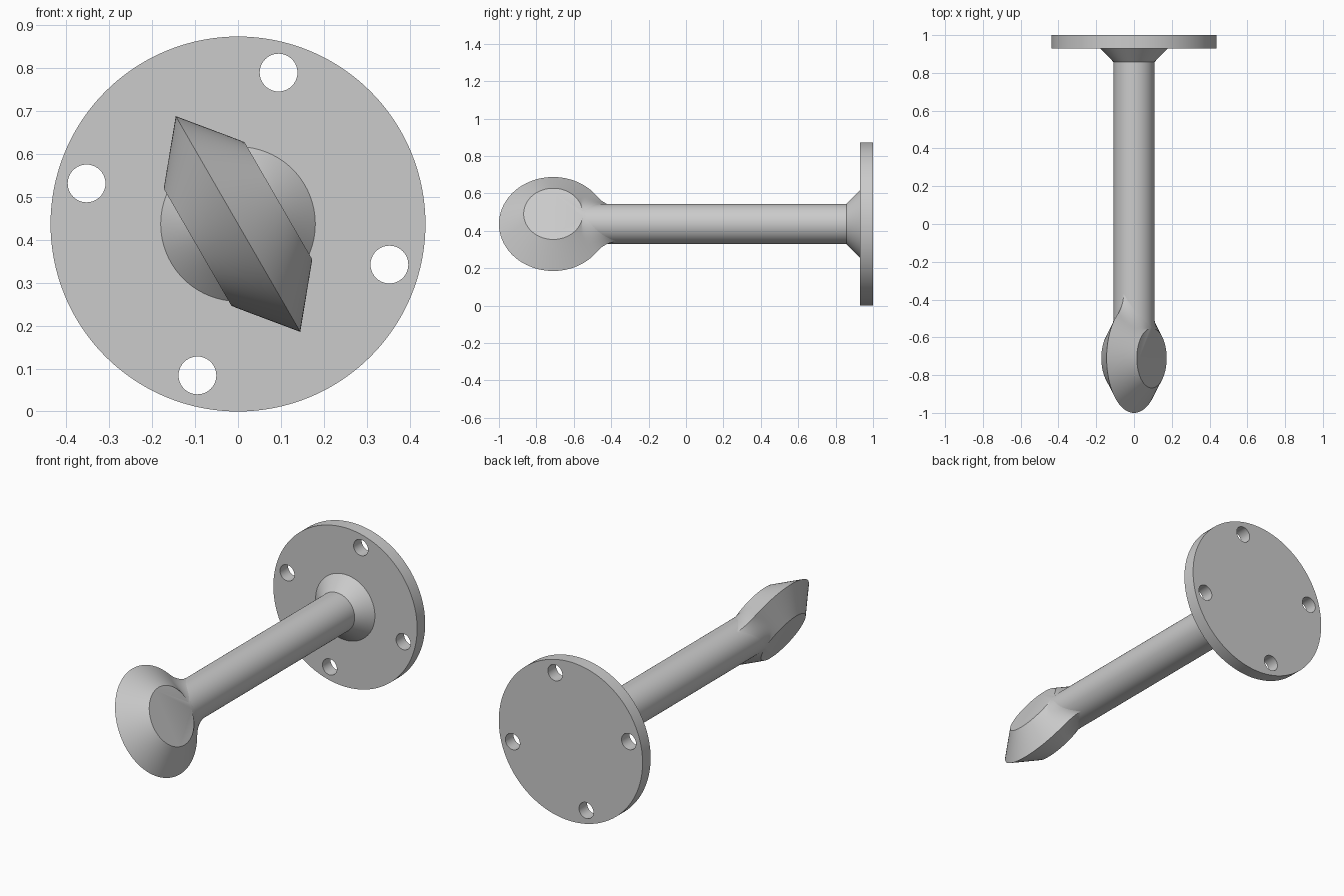
import bpy, bmesh
from math import sin, cos, pi, sqrt, acos, radians
from mathutils import Vector, Matrix

if "Cube" in bpy.data.objects:
    bpy.data.objects.remove(bpy.data.objects["Cube"], do_unlink=True)

CZ = 0.4365            # height of the long axis
SHAFT_R = 0.108
HEAD_Y = -0.71

steel = bpy.data.materials.new("plain_grey")
grey = (0.6, 0.6, 0.6, 1)
steel.diffuse_color = grey
steel.use_nodes = True
for node in steel.node_tree.nodes:
    if node.type == 'BSDF_PRINCIPLED':
        node.inputs["Base Color"].default_value = grey


def finish(bm, name):
    bmesh.ops.recalc_face_normals(bm, faces=bm.faces)
    mesh = bpy.data.meshes.new(name)
    bm.to_mesh(mesh)
    bm.free()
    mesh.materials.append(steel)
    ob = bpy.data.objects.new(name, mesh)
    bpy.context.collection.objects.link(ob)
    bpy.ops.object.select_all(action='DESELECT')
    ob.select_set(True)
    bpy.context.view_layer.objects.active = ob
    bpy.ops.object.shade_smooth_by_angle(angle=radians(25))
    return ob


def tapered_rod(name, y0, r0, y1, r1, segments=96):
    bm = bmesh.new()
    place = Matrix.Translation((0, (y0 + y1) / 2, CZ)) @ Matrix.Rotation(-pi / 2, 4, 'X')
    bmesh.ops.create_cone(bm, cap_ends=True, segments=segments, radius1=r0,
                          radius2=r1, depth=y1 - y0, matrix=place)
    return finish(bm, name)


# Mounting plate with four bolt holes
def circle_loop(bm, x, z, r, n):
    vs = [bm.verts.new((x + r * cos(2 * pi * i / n), 0.93, z + r * sin(2 * pi * i / n)))
          for i in range(n)]
    for i in range(n):
        bm.edges.new((vs[i - 1], vs[i]))


bm = bmesh.new()
circle_loop(bm, 0, CZ, 0.4365, 128)
for k in range(4):
    ang = radians(75 + 90 * k)
    circle_loop(bm, 0.365 * cos(ang), CZ + 0.365 * sin(ang), 0.044, 40)
bmesh.ops.triangle_fill(bm, edges=bm.edges[:], use_beauty=True)
ext = bmesh.ops.extrude_face_region(bm, geom=bm.faces[:], use_keep_orig=True)
bmesh.ops.translate(bm, vec=(0, 0.07, 0),
                    verts=[g for g in ext["geom"] if isinstance(g, bmesh.types.BMVert)])
finish(bm, "mounting_plate")

# Collar and shaft
tapered_rod("collar", 0.857, SHAFT_R, 0.932, 0.182)
tapered_rod("shaft", -0.70, SHAFT_R, 0.94, SHAFT_R)

# Tilted double-cone head, lofted in slices that blend into the shaft
HALF, RIM, FLAT = 0.1085, 0.29, 0.158
axis = Vector((cos(radians(30)), 0, sin(radians(30))))
up = Vector((-axis.z, 0, axis.x))
centre = Vector((0, HEAD_Y, CZ))


def half_outline(t):
    """Upper half of one slice as (y, h): round front, then a concave fillet."""
    r = RIM + (FLAT - RIM) * abs(t)
    w = sqrt(max((SHAFT_R - 0.001) ** 2 - (t * HALF) ** 2, 0.0001))
    f = 0.14 * sqrt(1 - t * t) + 0.01
    dy = sqrt((r + f) ** 2 - (w + f) ** 2)
    meet = acos(dy / (r + f))
    pts = []
    for i in range(49):
        a = pi + (meet - pi) * i / 48
        pts.append((r * cos(a), r * sin(a)))
    for i in range(1, 13):
        a = pi + meet + (pi / 2 - meet) * i / 12
        pts.append((dy + f * cos(a), w + f + f * sin(a)))
    return pts


bm = bmesh.new()
rings = []
STEPS = 32
for s in range(STEPS + 1):
    t = 2 * s / STEPS - 1
    half = half_outline(t)
    full = half + [(y, -h) for y, h in reversed(half[1:])]
    rings.append([bm.verts.new(centre + axis * (t * HALF) + up * h + Vector((0, y, 0)))
                  for y, h in full])
for a, b in zip(rings, rings[1:]):
    for i in range(len(a)):
        bm.faces.new((a[i - 1], a[i], b[i], b[i - 1]))
bm.faces.new(rings[0])
bm.faces.new(rings[-1])
finish(bm, "head")
